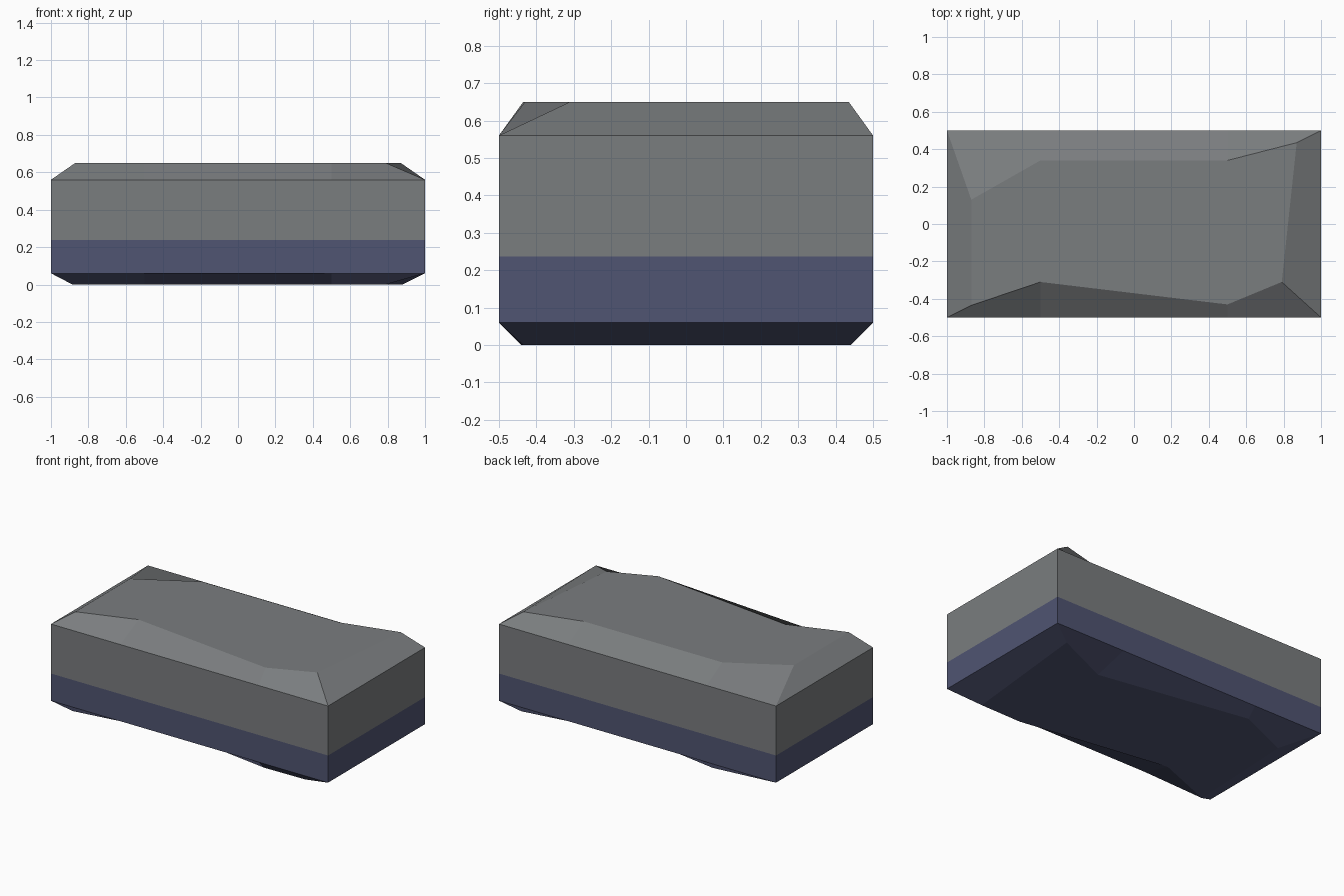
import bpy, bmesh

if "Cube" in bpy.data.objects:
    bpy.data.objects.remove(bpy.data.objects["Cube"])

# Colours
def material(name, rgb):
    m = bpy.data.materials.new(name)
    m.diffuse_color = (*rgb, 1.0)
    m.use_nodes = True
    m.node_tree.nodes["Principled BSDF"].inputs["Base Color"].default_value = m.diffuse_color
    return m

stone = material("grey_stone", (0.195, 0.205, 0.212))
blue = material("slate_blue", (0.080, 0.089, 0.168))

# Outlines, counter-clockwise from the front left corner
rim = [(-1, -.5), (-.5, -.5), (.5, -.5), (1, -.5),
       (1, .5), (.5, .5), (-.5, .5), (-1, .5)]
top = [(-.87, -.435), (-.5, -.31), (.5, -.43), (.79, -.31),
       (.87, .435), (.5, .34), (-.5, .34), (-.87, .13)]
bottom = [(-.885, -.44), (-.5, -.29), (.5, -.44), (.79, -.435),
          (.88, .44), (.5, .27), (-.5, .44), (-.85, .29)]

STRIPE_Z = 0.237
layers = [(bottom, 0), (rim, .06), (rim, STRIPE_Z), (rim, .56), (top, .65)]

# Chipped block: stacked outlines joined by side faces, capped at both ends
bm = bmesh.new()
rings = [[bm.verts.new((x, y, z)) for x, y in outline] for outline, z in layers]
for lo, hi in zip(rings, rings[1:]):
    for i in range(8):
        j = (i + 1) % 8
        bm.faces.new((lo[i], lo[j], hi[j], hi[i]))
bm.faces.new(rings[-1])
bm.faces.new(rings[0][::-1])

# Painted lower band and underside
for f in bm.faces:
    f.material_index = 1 if f.calc_center_median().z < STRIPE_Z else 0
    f.smooth = False

mesh = bpy.data.meshes.new("stone_block")
bm.to_mesh(mesh)
bm.free()
mesh.materials.append(stone)
mesh.materials.append(blue)
block = bpy.data.objects.new("stone_block", mesh)
bpy.context.collection.objects.link(block)
